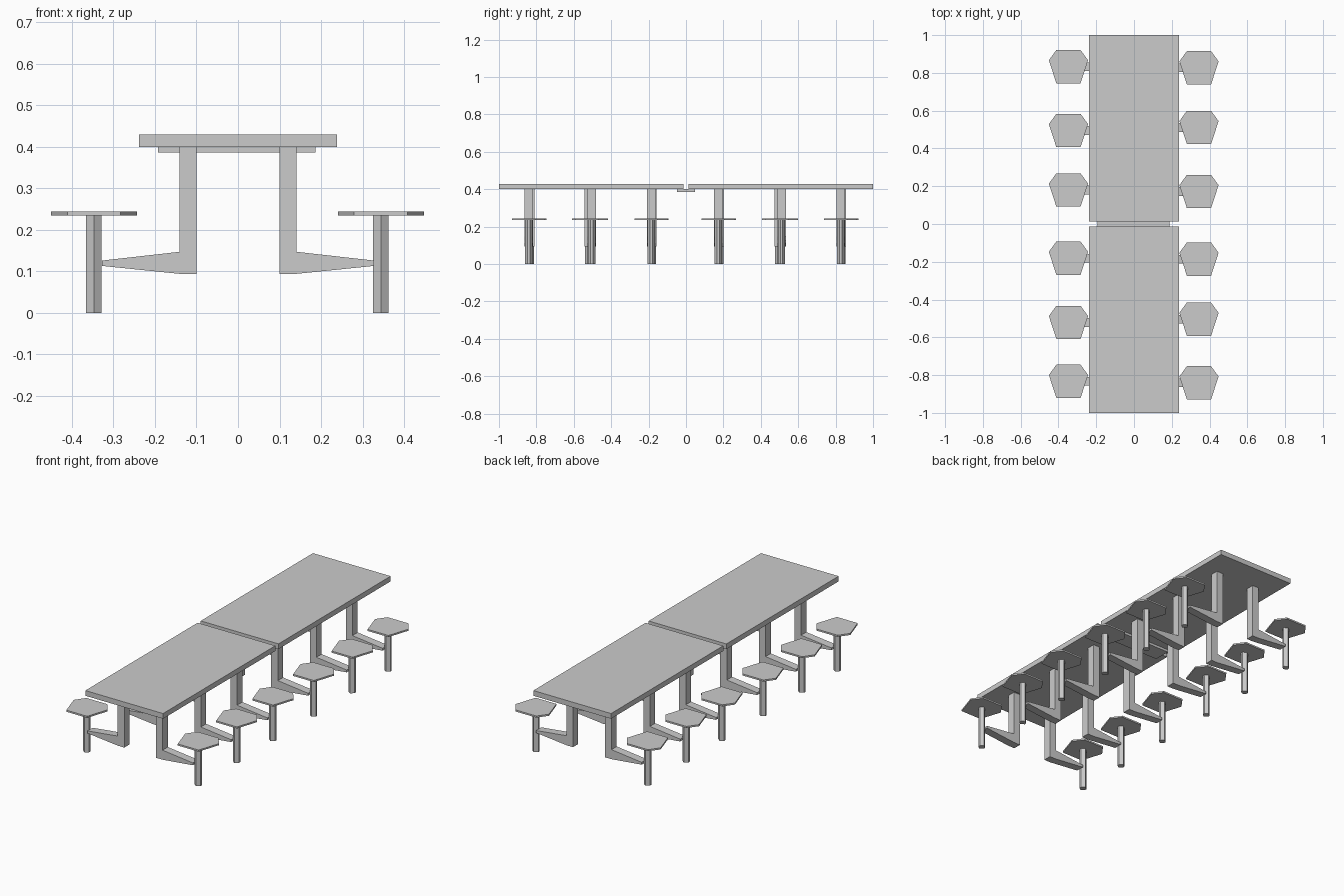
import bpy
import bmesh
import math

cube = bpy.data.objects.get("Cube")
if cube:
    bpy.data.objects.remove(cube, do_unlink=True)


def link(name, bm):
    bmesh.ops.recalc_face_normals(bm, faces=bm.faces)
    mesh = bpy.data.meshes.new(name)
    bm.to_mesh(mesh)
    bm.free()
    obj = bpy.data.objects.new(name, mesh)
    bpy.context.collection.objects.link(obj)
    return obj


def prism(name, profile, y0, y1):
    """Extrude an x-z outline along y."""
    bm = bmesh.new()
    face = bm.faces.new([bm.verts.new((x, y0, z)) for x, z in profile])
    ext = bmesh.ops.extrude_face_region(bm, geom=[face])
    verts = [v for v in ext["geom"] if isinstance(v, bmesh.types.BMVert)]
    bmesh.ops.translate(bm, verts=verts, vec=(0, y1 - y0, 0))
    return link(name, bm)


def box(name, x0, x1, y0, y1, z0, z1):
    return prism(name, [(x0, z0), (x1, z0), (x1, z1), (x0, z1)], y0, y1)


def disc(name, x, y, z0, z1, radius, sides=10):
    """Upright faceted cylinder with corners on the y axis."""
    bm = bmesh.new()
    bmesh.ops.create_cone(bm, cap_ends=True, segments=sides,
                          radius1=radius, radius2=radius, depth=z1 - z0)
    for v in bm.verts:
        a = math.atan2(v.co.y, v.co.x)
        step = 2 * math.pi / sides
        a = round(a / step) * step + math.pi / 2
        v.co.x, v.co.y = radius * math.cos(a), radius * math.sin(a)
    bmesh.ops.translate(bm, verts=bm.verts, vec=(x, y, (z0 + z1) / 2))
    return link(name, bm)


TOP_Z, UNDER_Z = 0.429, 0.40
SEAT_Z, POST_R = 0.235, 0.0195

# Two table tops with a joining plate under the gap
box("front_table_top", -0.239, 0.239, -1.0, -0.013, UNDER_Z, TOP_Z)
box("back_table_top", -0.239, 0.239, 0.014, 1.0, UNDER_Z, TOP_Z)
box("joining_plate", -0.193, 0.187, -0.048, 0.048, 0.386, UNDER_Z)

# Leg and tapered seat arm in one outline
leg_profile = [(0.10, 0.094), (0.141, 0.094), (0.327, 0.113), (0.327, 0.126),
               (0.141, 0.147), (0.141, UNDER_Z), (0.10, UNDER_Z)]

# Stools down each side
sides = {
    "left": (1, 0.344, [-0.841, -0.504, -0.186, 0.172, 0.511, 0.827]),
    "right": (-1, 0.347, [-0.833, -0.521, -0.181, 0.180, 0.495, 0.833]),
}
for side, (sign, seat_x, rows) in sides.items():
    for i, y in enumerate(rows, 1):
        tag = f"{side}_{i}"
        prism(f"leg_{tag}", [(sign * x, z) for x, z in leg_profile],
              y - 0.023, y + 0.023)
        disc(f"post_{tag}", sign * seat_x, y, 0, SEAT_Z, POST_R)
        disc(f"seat_{tag}", sign * seat_x, y, SEAT_Z, 0.244, 0.109)
